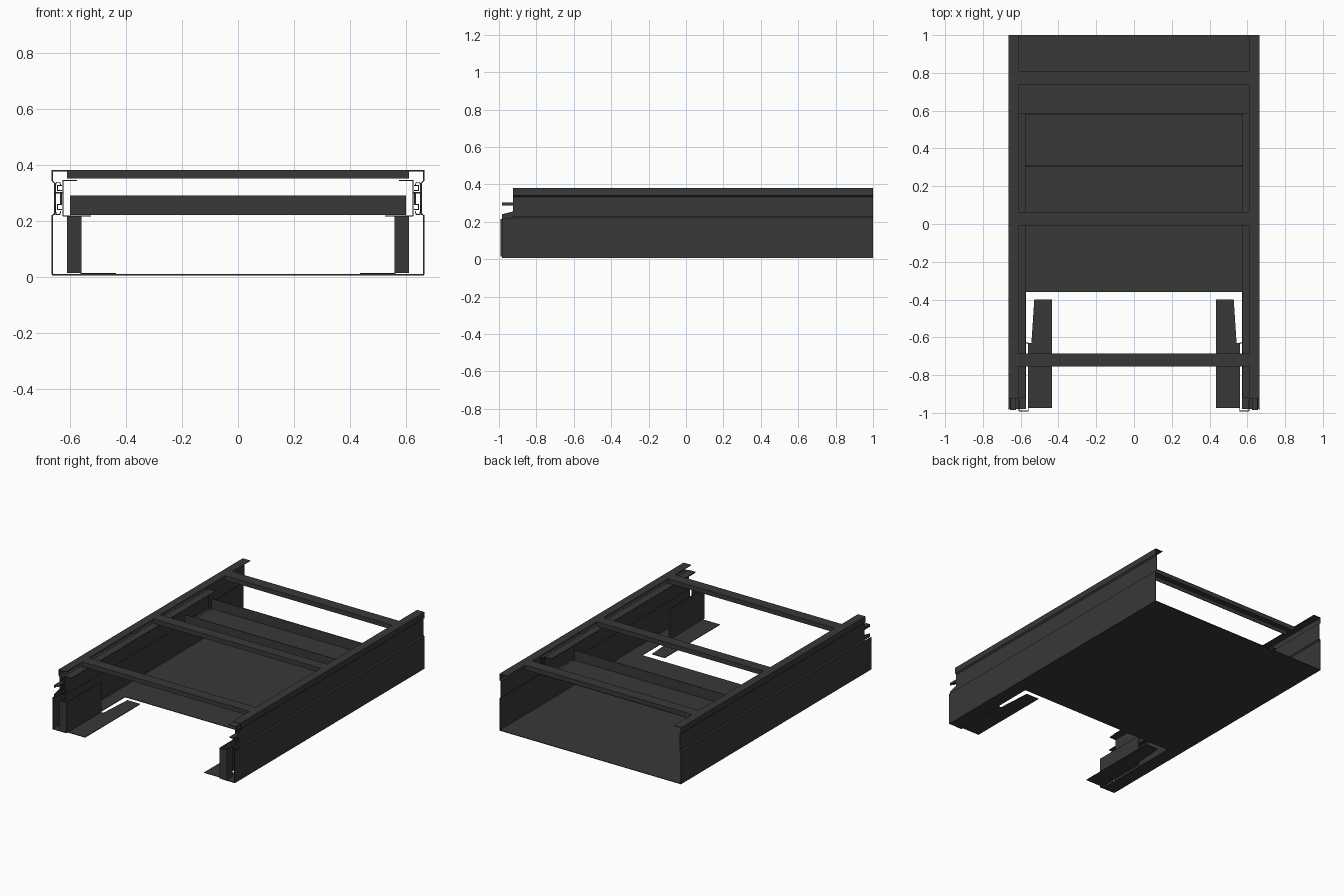
import bpy, bmesh

if "Cube" in bpy.data.objects:
    bpy.data.objects.remove(bpy.data.objects["Cube"])

dark = bpy.data.materials.new("dark_steel")
dark.diffuse_color = (0.04, 0.04, 0.04, 1)
dark.use_nodes = True
dark.node_tree.nodes["Principled BSDF"].inputs["Base Color"].default_value = dark.diffuse_color


def finish(name, bm, thick, mirror, offset=0.0):
    me = bpy.data.meshes.new(name)
    bmesh.ops.recalc_face_normals(bm, faces=bm.faces)
    bm.to_mesh(me)
    bm.free()
    me.materials.append(dark)
    ob = bpy.data.objects.new(name, me)
    bpy.context.collection.objects.link(ob)
    if thick:
        s = ob.modifiers.new("sheet", 'SOLIDIFY')
        s.thickness, s.offset = thick, offset
        s.use_even_offset = True
    if mirror:
        ob.modifiers.new("mirror", 'MIRROR')
    return ob


def folded_y(name, profile, y0, y1, thick=0.004, mirror=True):
    """Sheet with an (x, z) cross-section, running along y."""
    bm = bmesh.new()
    rows = [[bm.verts.new((x, y, z)) for x, z in profile] for y in (y0, y1)]
    for i in range(len(profile) - 1):
        bm.faces.new((rows[0][i], rows[0][i + 1], rows[1][i + 1], rows[1][i]))
    return finish(name, bm, thick, mirror)


def folded_x(name, profile, half, thick=0.004):
    """Sheet with a (y, z) cross-section, running across x."""
    bm = bmesh.new()
    rows = [[bm.verts.new((x, y, z)) for y, z in profile] for x in (-half, half)]
    for i in range(len(profile) - 1):
        bm.faces.new((rows[0][i], rows[0][i + 1], rows[1][i + 1], rows[1][i]))
    return finish(name, bm, thick, False)


def plate(name, outline, z, thick=0.004, mirror=False):
    """Flat horizontal sheet from an (x, y) outline."""
    bm = bmesh.new()
    bm.faces.new([bm.verts.new((x, y, z)) for x, y in outline])
    return finish(name, bm, thick, mirror)


def side_plate(name, outline, x, thick=0.004):
    """Flat upright sheet from a (y, z) outline, mirrored left and right."""
    bm = bmesh.new()
    bm.faces.new([bm.verts.new((x, y, z)) for y, z in outline])
    return finish(name, bm, thick, True)


# Floor sheet with a front cut-out between two side strips
plate("floor_sheet", [(-0.663, 1), (-0.663, -0.98), (-0.573, -0.98), (-0.573, -0.36),
                      (0.573, -0.36), (0.573, -0.98), (0.663, -0.98), (0.663, 1)], 0.007)

# Lower side walls, with a rounded upper front corner
side_plate("side_wall", [(-0.985, 0.007), (1, 0.007), (1, 0.22), (-0.93, 0.22), (-0.985, 0.22)], 0.663)

# Upper side frame: recessed web and top flange
folded_y("side_frame", [(0.610, 0.378), (0.663, 0.378), (0.663, 0.342), (0.654, 0.334),
                        (0.654, 0.226), (0.663, 0.218)], -0.925, 1)
side_plate("side_web_front", [(-0.985, 0.22), (-0.925, 0.22), (-0.925, 0.255), (-0.985, 0.24)], 0.654)

# Three channel crossbars, open underneath
for i, (y0, y1) in enumerate([(-0.755, -0.685), (-0.01, 0.06), (0.737, 0.81)]):
    folded_x(f"crossbar_{i + 1}", [(y0 + .002, 0.35), (y0 + .002, 0.378),
                                   (y1 - .002, 0.378), (y1 - .002, 0.35)], 0.611)

# Inner angle rails carried by the slides
folded_y("inner_rail", [(0.575, 0.343), (0.624, 0.343), (0.624, 0.217)], -0.92, 0.587)

# Telescopic slides: outer channel, middle channels, and inner channel
folded_y("slide_outer", [(0.632, 0.325), (0.636, 0.337), (0.648, 0.337), (0.651, 0.325),
                         (0.651, 0.235), (0.648, 0.222), (0.636, 0.222), (0.632, 0.235)],
         -0.925, 0.587, 0.003)
for name, z in (("slide_middle_upper", 0.308), ("slide_middle_lower", 0.240)):
    folded_y(name, [(0.628, z + .018), (0.644, z + .018), (0.644, z), (0.628, z)],
             -0.925, 0.587, 0.003)
folded_y("slide_inner", [(0.632, 0.30), (0.632, 0.26)], -0.925, 0.587, 0.006)
folded_y("slide_tongue", [(0.626, 0.30), (0.652, 0.30), (0.652, 0.286)], -0.985, -0.90, 0.006)

# Shallow cross tray with upturned lips and end tabs
folded_x("cross_tray", [(0.307, 0.29), (0.307, 0.222), (0.583, 0.222), (0.583, 0.29)], 0.60)
plate("tray_tab", [(0.525, 0.307), (0.624, 0.307), (0.624, 0.583), (0.525, 0.583)],
      0.217, mirror=True)

# Front corner brackets: upright wall, front flange, top edge and tapered foot
side_plate("bracket_wall", [(-0.99, 0.013), (-0.63, 0.013), (-0.63, 0.215), (-0.99, 0.215)], 0.560)
bm = bmesh.new()
bm.faces.new([bm.verts.new(p) for p in ((0.558, -0.99, 0.013), (0.609, -0.99, 0.013),
                                        (0.609, -0.99, 0.215), (0.558, -0.99, 0.215))])
finish("bracket_front_flange", bm, 0.004, True)
side_plate("bracket_return", [(-0.99, 0.013), (-0.93, 0.013), (-0.93, 0.215), (-0.99, 0.215)], 0.609)
bm = bmesh.new()
bm.faces.new([bm.verts.new(p) for p in ((0.558, -0.63, 0.013), (0.572, -0.63, 0.013),
                                        (0.572, -0.63, 0.215), (0.558, -0.63, 0.215))])
finish("bracket_rear_flange", bm, 0.004, True)
plate("bracket_foot", [(0.435, -0.975), (0.562, -0.975), (0.562, -0.63), (0.543, -0.63),
                       (0.528, -0.40), (0.435, -0.40)], 0.012, mirror=True)
